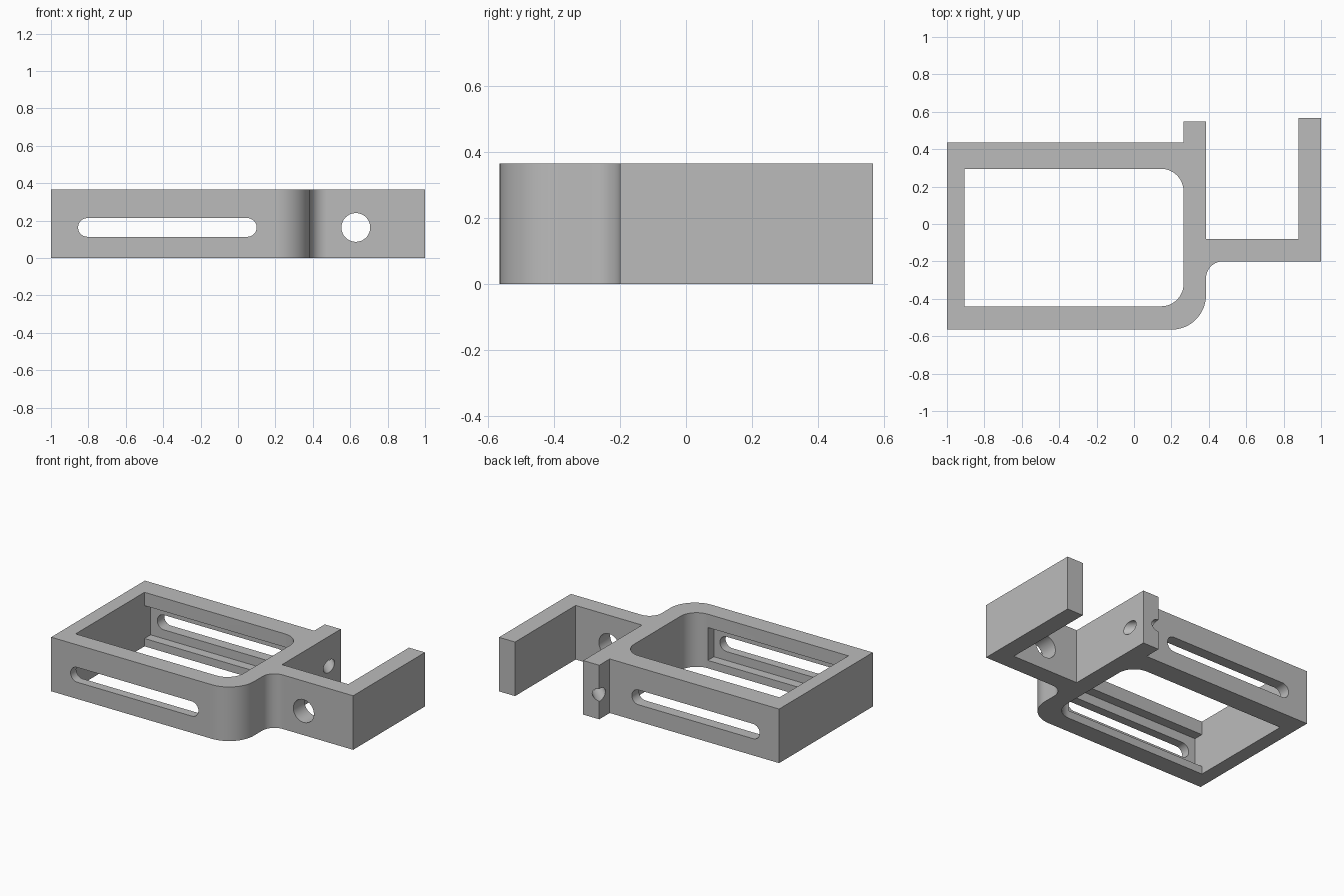
import bpy
import bmesh
from math import cos, sin, radians
from mathutils import Matrix, Vector

HEIGHT = 0.365
MID = 0.163  # height of the slots and holes

cube = bpy.data.objects.get("Cube")
if cube:
    bpy.data.objects.remove(cube, do_unlink=True)

grey = bpy.data.materials.new("plain grey")
grey.use_nodes = True
colour = (0.5, 0.5, 0.5, 1)
grey.diffuse_color = colour
grey.node_tree.nodes["Principled BSDF"].inputs["Base Color"].default_value = colour


def arc(cx, cy, r, start, end, steps=16):
    angles = [radians(start + (end - start) * i / steps) for i in range(steps + 1)]
    return [(cx + r * cos(a), cy + r * sin(a)) for a in angles]


def prism(name, outline, low, high, matrix=Matrix()):
    """Extrude a flat outline from low to high along its local z."""
    bm = bmesh.new()
    face = bm.faces.new([bm.verts.new((x, y, low)) for x, y in outline])
    top = bmesh.ops.extrude_face_region(bm, geom=[face])["geom"]
    verts = [v for v in top if isinstance(v, bmesh.types.BMVert)]
    bmesh.ops.translate(bm, verts=verts, vec=(0, 0, high - low))
    bmesh.ops.recalc_face_normals(bm, faces=bm.faces)
    mesh = bpy.data.meshes.new(name)
    bm.to_mesh(mesh)
    bm.free()
    mesh.transform(matrix)
    mesh.materials.append(grey)
    obj = bpy.data.objects.new(name, mesh)
    bpy.context.collection.objects.link(obj)
    return obj


def along(direction, origin):
    turn = Vector(direction).to_track_quat("Z", "Y").to_matrix().to_4x4()
    return Matrix.Translation(origin) @ turn


# Frame, clip bar and two arms as one outline
outline = [(-1, -0.565)]
outline += arc(0.2, -0.38, 0.185, -90, 0)
outline += arc(0.475, -0.29, 0.09, 180, 90)
outline += [(1, -0.2), (1, 0.567), (0.88, 0.567), (0.88, -0.08),
            (0.385, -0.08), (0.385, 0.547), (0.265, 0.547), (0.265, 0.435), (-1, 0.435)]
bracket = prism("bracket", outline, 0, HEIGHT)

# Window with two rounded corners
window = [(-0.905, -0.44)]
window += arc(0.145, -0.32, 0.12, -90, 0)
window += arc(0.145, 0.175, 0.12, 0, 90)
window += [(-0.905, 0.295)]

# Shallow recess inside both long walls
recess = [(-0.905, -0.505), (0.145, -0.505), (0.145, 0.36), (-0.905, 0.36)]

# Long rounded slot, facing the front
slot = arc(-0.805, 0, 0.05, 90, 270) + arc(0.05, 0, 0.05, -90, 90)
facing_front = Matrix.Translation((0, 0, MID)) @ Matrix.Rotation(radians(90), 4, "X")

cutters = [
    prism("window_cutter", window, -0.1, 0.5),
    prism("recess_cutter", recess, 0.053, 0.275),
    prism("slot_cutter", slot, -1, 1, facing_front),
    prism("bar_hole_cutter", arc(0, 0, 0.077, 0, 348.75, 31), -0.2, 0.2,
          along((0, 1, 0), (0.63, -0.14, MID))),
    prism("angled_hole_cutter", arc(0, 0, 0.042, 0, 345, 23), -0.2, 0.35,
          along((-1, 1, 0), (0.385, 0.42, MID))),
]

bpy.context.view_layer.objects.active = bracket
for cutter in cutters:
    cutter.hide_render = True
    cut = bracket.modifiers.new(cutter.name, "BOOLEAN")
    cut.operation = "DIFFERENCE"
    cut.solver = "EXACT"
    cut.object = cutter
    bpy.ops.object.modifier_apply(modifier=cut.name)
    bpy.data.objects.remove(cutter, do_unlink=True)

bpy.ops.object.select_all(action="DESELECT")
bracket.select_set(True)
bpy.ops.object.shade_smooth_by_angle(angle=radians(30))
